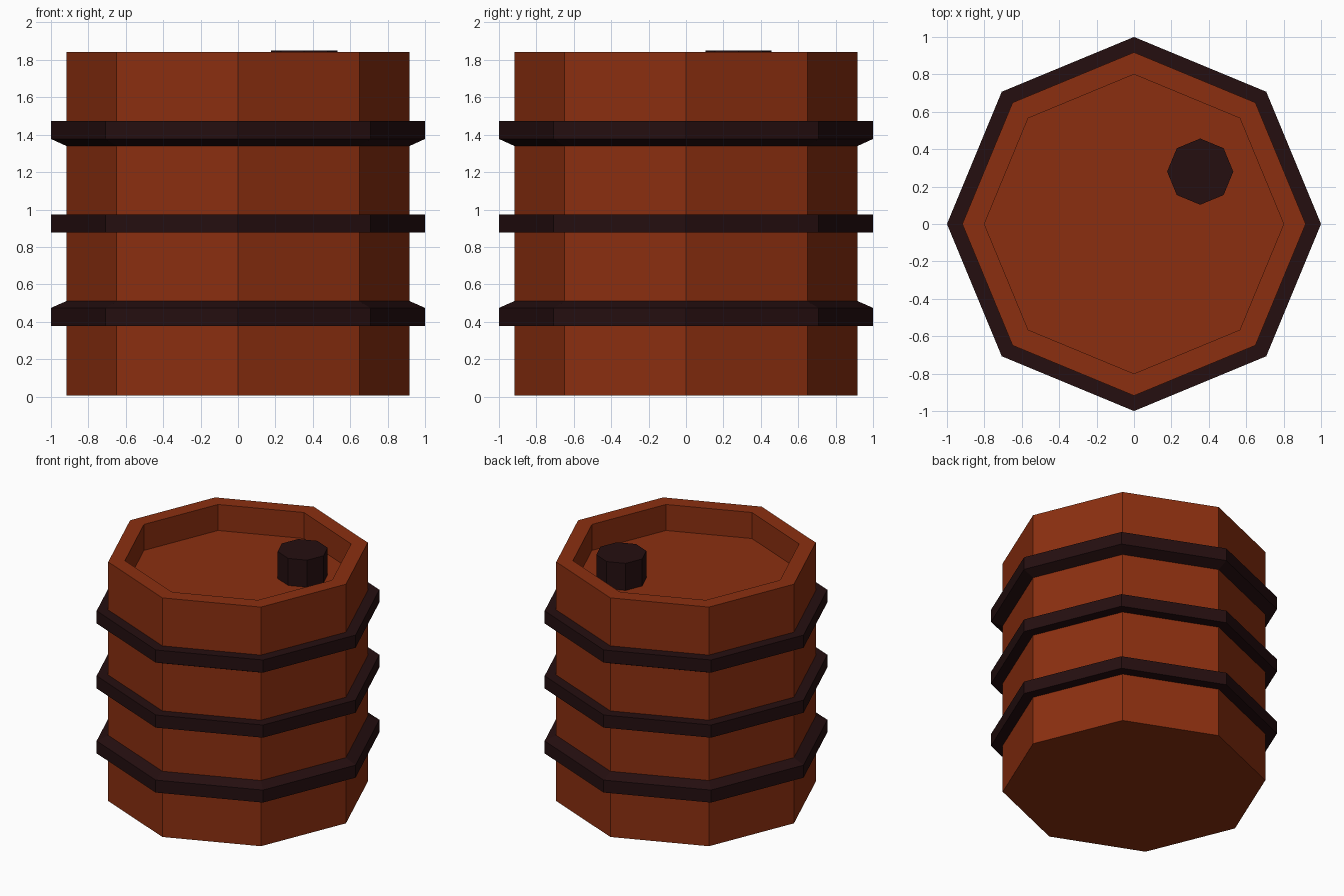
import bpy, math

if "Cube" in bpy.data.objects:
    bpy.data.objects.remove(bpy.data.objects["Cube"])

def material(name, rgb):
    m = bpy.data.materials.new(name)
    m.diffuse_color = (*rgb, 1)
    m.use_nodes = True
    m.node_tree.nodes["Principled BSDF"].inputs["Base Color"].default_value = m.diffuse_color
    return m

wood = material("reddish brown wood", (0.260, 0.028, 0.005))
iron = material("dark iron", (0.018, 0.0045, 0.005))

SIDES = 8

def lathe(name, profile, mat, center=(0, 0), cap_start=False, cap_end=False):
    """Turn an (r, z) profile into an eight-sided faceted part."""
    verts, faces = [], []
    for r, z in profile:
        for i in range(SIDES):
            a = math.tau * i / SIDES
            verts.append((center[0] + r * math.cos(a), center[1] + r * math.sin(a), z))
    for k in range(len(profile) - 1):
        for i in range(SIDES):
            j = (i + 1) % SIDES
            faces.append((k * SIDES + i, k * SIDES + j, (k + 1) * SIDES + j, (k + 1) * SIDES + i))
    if cap_start:
        faces.append(tuple(reversed(range(SIDES))))
    if cap_end:
        n = (len(profile) - 1) * SIDES
        faces.append(tuple(range(n, n + SIDES)))
    me = bpy.data.meshes.new(name)
    me.from_pydata(verts, [], faces)
    me.materials.append(mat)
    ob = bpy.data.objects.new(name, me)
    bpy.context.collection.objects.link(ob)
    return ob

R, H, LID = 0.918, 1.843, 1.643

# Barrel body with a recessed lid
lathe("barrel_body", [(R, 0.005), (R, H), (0.80, H), (0.80, LID)], wood,
      cap_start=True, cap_end=True)

# Hoops: the lower and upper ones are bevelled towards the middle
hoops = {
    "lower_hoop": (0.378, 0.378, 0.474, 0.51),
    "middle_hoop": (0.877, 0.877, 0.974, 0.974),
    "upper_hoop": (1.34, 1.377, 1.474, 1.474),
}
for name, (z0, z1, z2, z3) in hoops.items():
    lathe(name, [(R, z0), (1.0, z1), (1.0, z2), (R, z3)], iron)

# Bung standing on the lid
lathe("bung", [(0.177, LID), (0.177, 1.851)], iron, center=(0.354, 0.28), cap_end=True)
